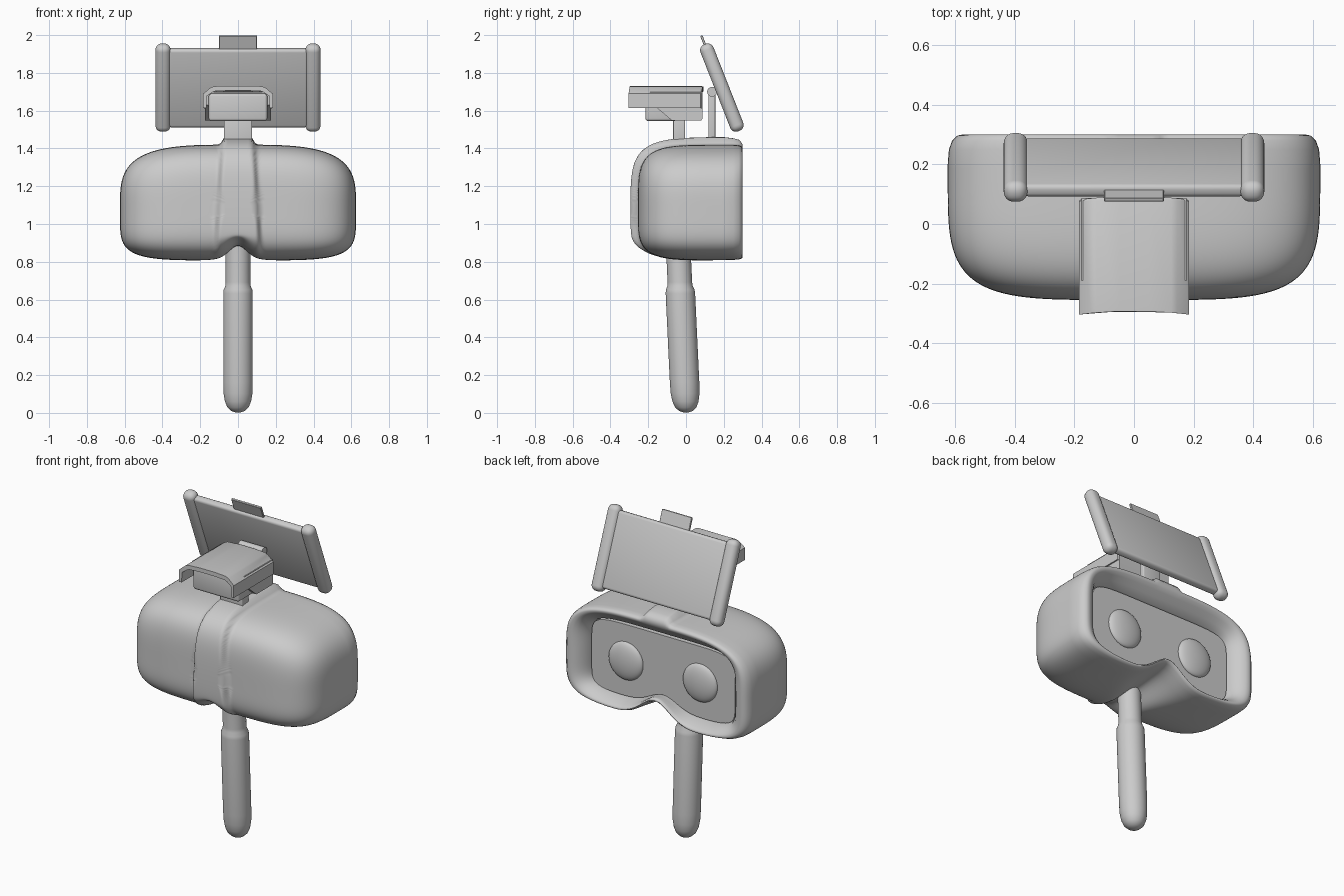
import bpy, bmesh, math
from mathutils import Matrix, Vector

if "Cube" in bpy.data.objects:
    bpy.data.objects.remove(bpy.data.objects["Cube"])

ZC = 1.08      # height of the shell's widest line


def finish(name, bm, angle=35):
    bmesh.ops.recalc_face_normals(bm, faces=bm.faces)
    me = bpy.data.meshes.new(name)
    bm.to_mesh(me)
    bm.free()
    ob = bpy.data.objects.new(name, me)
    bpy.context.collection.objects.link(ob)
    bpy.ops.object.select_all(action='DESELECT')
    ob.select_set(True)
    bpy.context.view_layer.objects.active = ob
    bpy.ops.object.shade_smooth_by_angle(angle=math.radians(angle))
    return ob


def box(name, lo, hi, bevel=0.0, matrix=None, seg=3):
    lo, hi = Vector(lo), Vector(hi)
    bm = bmesh.new()
    bmesh.ops.create_cube(bm, size=1)
    for v in bm.verts:
        v.co = Vector([(lo[i] + hi[i]) / 2 + v.co[i] * (hi[i] - lo[i]) for i in range(3)])
    if bevel:
        bmesh.ops.bevel(bm, geom=bm.edges[:], offset=bevel, segments=seg, profile=0.5, affect='EDGES')
    if matrix:
        bm.transform(matrix)
    return finish(name, bm)


def extrude(name, pts, vec):
    bm = bmesh.new()
    f = bm.faces.new([bm.verts.new(p) for p in pts])
    r = bmesh.ops.extrude_face_region(bm, geom=[f])
    bmesh.ops.translate(bm, vec=vec, verts=[g for g in r['geom'] if isinstance(g, bmesh.types.BMVert)])
    return finish(name, bm)


def loft(name, rings, cap_start=True, cap_end=True, angle=35):
    bm = bmesh.new()
    vs = [[bm.verts.new(p) for p in ring] for ring in rings]
    n = len(vs[0])
    for a, b in zip(vs, vs[1:]):
        for i in range(n):
            bm.faces.new((a[i], a[(i + 1) % n], b[(i + 1) % n], b[i]))
    if cap_start:
        bm.faces.new(vs[0])
    if cap_end:
        bm.faces.new(vs[-1])
    return finish(name, bm, angle)


def smooth(a, b, x):
    t = min(max((x - a) / (b - a), 0), 1)
    return t * t * (3 - 2 * t)


def shell_ring(y, a, top, bot, nose, ridge, n_top=3.5, count=240):
    """Rounded-box outline with a raised centre ridge and a nose notch below."""
    ring = []
    sigma = 0.065 + 0.065 * smooth(-0.1, 0.28, y)
    for i in range(count):
        th = 2 * math.pi * (i + 0.5) / count
        c, s = math.cos(th), math.sin(th)
        n = n_top if s > 0 else max(n_top, 5)
        r = (abs(c) ** n + abs(s) ** n) ** (-1 / n)
        x, z = a * r * c, ZC + (top if s > 0 else bot) * r * s
        w = ridge * (1 - smooth(0.09, 0.12, abs(x) + 0.06 * (z - ZC))) * smooth(0.80, 0.95, z)
        d = Vector((min(y - 0.2, 0) / 0.455, (z - ZC) / 0.34))
        if d.length > 1e-6:
            d.normalize()
        z2 = z + d.y * w + nose * math.exp(-(x / sigma) ** 2) * (1 - smooth(0.86, 0.98, z))
        ring.append((x, y + d.x * w, z2))
    return ring


# headset shell: plate recess -> rolled rim -> sides -> domed front
rings = [shell_ring(*p) for p in (
    (0.19, 0.488, 0.23, 0.215, 0.075, 0, 6), (0.22, 0.495, 0.24, 0.22, 0.08, 0, 5.5),
    (0.25, 0.508, 0.265, 0.23, 0.095, 0, 5), (0.278, 0.53, 0.29, 0.24, 0.11, 0, 4.5),
    (0.295, 0.555, 0.308, 0.25, 0.12, 0, 4), (0.30, 0.575, 0.32, 0.257, 0.12, 0.008, 4),
    (0.297, 0.592, 0.33, 0.264, 0.12, 0.018, 3.8), (0.28, 0.61, 0.338, 0.27, 0.118, 0.028, 3.6),
    (0.25, 0.621, 0.34, 0.272, 0.112, 0.034))]
for k in range(57):
    psi = math.radians(88.5 * k / 56)
    c, s = math.cos(psi), math.sin(psi)
    r = (c ** 4.5 + s ** 4.5) ** (-1 / 4.5)
    y = 0.2 - 0.455 * r * s
    rings.append(shell_ring(y, 0.625 * r * c, 0.34 * r * c, 0.273 * r * c,
                            0.05 + 0.055 * (y + 0.255) / 0.455, 0.04))
loft("headset_shell", rings, angle=60)

# lens plate and the two lenses
loft("lens_plate", [shell_ring(y, 0.482, 0.225, 0.21, 0.075, 0, 7) for y in (0.18, 0.218)])
for side, sx in (("right", 1), ("left", -1)):
    bm = bmesh.new()
    bmesh.ops.create_uvsphere(bm, u_segments=40, v_segments=24, radius=1)
    bm.transform(Matrix.Translation((0.25 * sx, 0.218, 1.085)) @ Matrix.Diagonal((0.115, 0.035, 0.115, 1)))
    finish(side + "_lens", bm)

# handle: turned profile, leaning slightly forward
prof = [(0.012, 0), (0.036, 0.008), (0.056, 0.027), (0.069, 0.058), (0.076, 0.1), (0.078, 0.16),
        (0.078, 0.63), (0.076, 0.65), (0.067, 0.67), (0.065, 0.69), (0.065, 0.95)]
loft("handle", [[(r * math.cos(a), r * math.sin(a) - 0.047 * z, z + 0.002)
                 for a in [2 * math.pi * i / 40 for i in range(40)]] for r, z in prof])

# sensor mount: post, side-profile housing, sensor block
box("sensor_post", (-0.075, -0.068, 1.40), (0.075, -0.004, 1.56), 0.006)
extrude("sensor_housing", [(-0.176, y, z) for y, z in (
    (-0.19, 1.63), (-0.16, 1.62), (-0.075, 1.548), (0.08, 1.548), (0.087, 1.558), (0.087, 1.70), (-0.19, 1.70))],
    (0.352, 0, 0))
box("sensor_block", (-0.155, -0.215, 1.545), (0.155, -0.05, 1.69), 0.014)

# arched hood: thin cross-section lofted along y
half = [(0.184, 1.615), (0.184, 1.69), (0.145, 1.722), (0.125, 1.729), (0.05, 1.731)]
inner = [(0.05, 1.706), (0.12, 1.704), (0.138, 1.696), (0.166, 1.676), (0.168, 1.615)]
arch = half + [(-x, z) for x, z in reversed(half)] + [(-x, z) for x, z in reversed(inner)] + inner
hood = [[(x, -0.292 - 0.35 * x * x, z) for x, z in arch]]
hood.append([(x, 0.078, z) for x, z in arch])
hood.append([(x * 0.97, 0.094 - 0.35 * x * x, z - 0.004) for x, z in arch])
loft("sensor_hood", hood)

# screen stand: post and hinge barrel
box("screen_post", (-0.06, 0.118, 1.40), (0.06, 0.155, 1.70), 0.005)
bm = bmesh.new()
bmesh.ops.create_cone(bm, cap_ends=True, segments=24, radius1=0.026, radius2=0.026, depth=0.16)
bm.transform(Matrix.Translation((0, 0.138, 1.70)) @ Matrix.Rotation(math.pi / 2, 4, 'Y'))
finish("screen_hinge", bm)

# tilted screen with side rails and top clip
tilt = Matrix.Translation((0, 0.19, 1.722)) @ Matrix.Rotation(math.radians(21.5), 4, 'X')
box("screen_panel", (-0.37, -0.022, -0.222), (0.37, 0.022, 0.222), 0.015, tilt)
for side, sx in (("right", 1), ("left", -1)):
    box(side + "_screen_rail", (0.397 * sx - 0.04, -0.037, -0.247), (0.397 * sx + 0.04, 0.037, 0.247), 0.033, tilt, 6)
box("screen_clip", (-0.10, -0.007, 0.19), (0.10, 0.006, 0.296), 0.002, tilt, 1)
